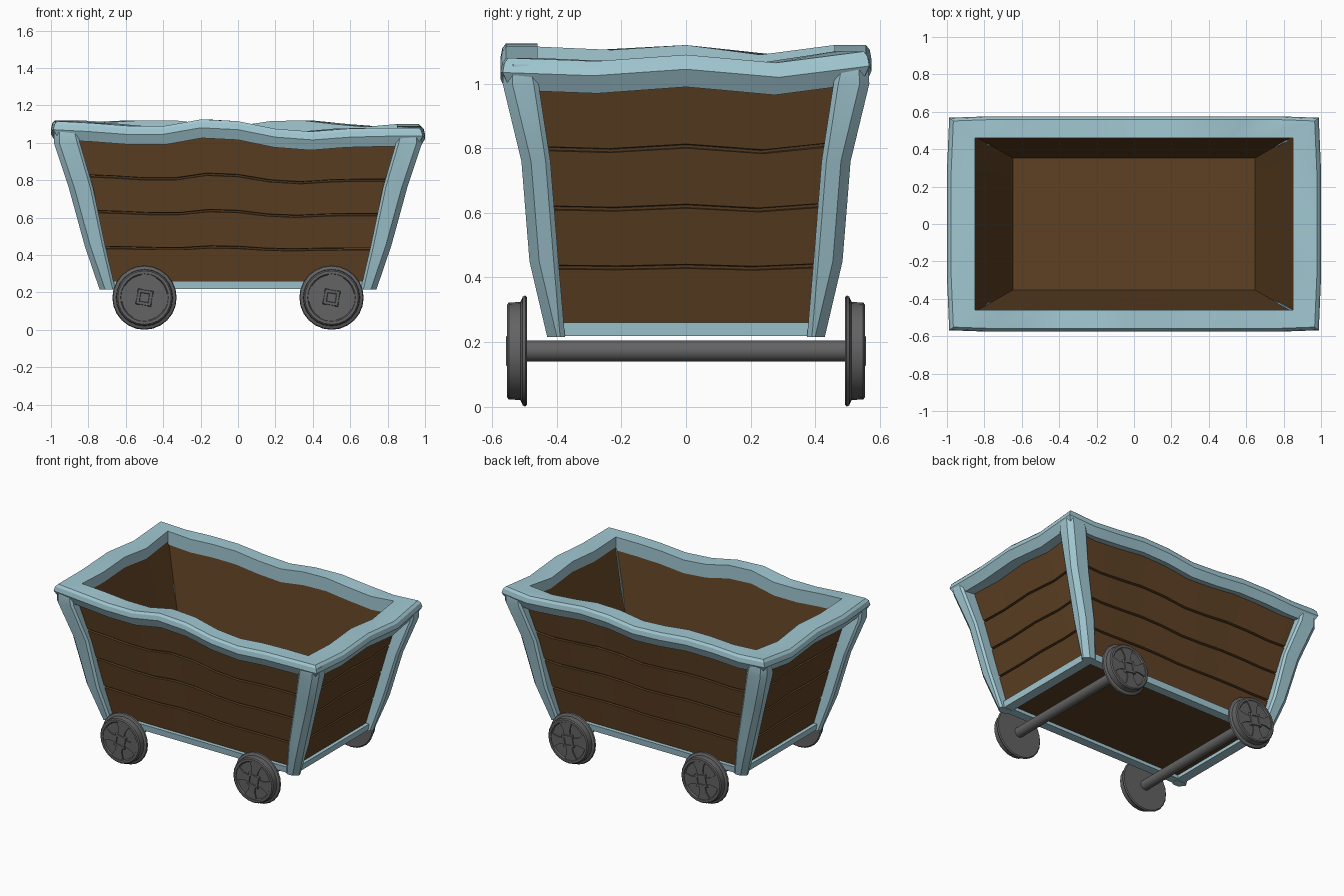
import bpy, bmesh, math
from mathutils import Vector

if "Cube" in bpy.data.objects:
    bpy.data.objects.remove(bpy.data.objects["Cube"])


def material(name, rgb):
    m = bpy.data.materials.new(name)
    m.diffuse_color = (*rgb, 1)
    m.use_nodes = True
    m.node_tree.nodes["Principled BSDF"].inputs["Base Color"].default_value = m.diffuse_color
    return m


BLUE = material("pale blue paint", (0.36, 0.58, 0.65))
WOOD = material("brown wood", (0.112, 0.053, 0.017))
GREY = material("dark grey metal", (0.125, 0.125, 0.125))


def loft(name, rings, mat, closed=False):
    """Skin a list of equal-length point rings; cap the ends unless closed."""
    bm = bmesh.new()
    vs = [[bm.verts.new(p) for p in r] for r in rings]
    n = len(rings[0])
    for i in range(len(vs) if closed else len(vs) - 1):
        a, b = vs[i], vs[(i + 1) % len(vs)]
        for j in range(n):
            k = (j + 1) % n
            bm.faces.new((a[j], a[k], b[k], b[j]))
    if not closed:
        bm.faces.new(vs[0])
        bm.faces.new(vs[-1])
    bmesh.ops.recalc_face_normals(bm, faces=bm.faces)
    me = bpy.data.meshes.new(name)
    bm.to_mesh(me)
    bm.free()
    me.materials.append(mat)
    ob = bpy.data.objects.new(name, me)
    bpy.context.collection.objects.link(ob)
    bpy.ops.object.select_all(action='DESELECT')
    ob.select_set(True)
    bpy.context.view_layer.objects.active = ob
    bpy.ops.object.shade_smooth_by_angle(angle=math.radians(25))
    return ob


# Uneven rim heights, anticlockwise from the front left corner
FRONT = [1.115, 1.105, 1.09, 1.09, 1.125, 1.115, 1.075, 1.06, 1.075, 1.08]
RIGHT = [1.08, 1.07, 1.09, 1.065]
BACK = [1.10, 1.085, 1.10, 1.12, 1.115, 1.09, 1.10, 1.12, 1.12, 1.11]
LEFT = [1.12, 1.09, 1.12, 1.105]
loop = []
for side, (ax, ay, dx, dy) in zip((FRONT, RIGHT, BACK, LEFT),
        ((-1, -1, 2, 0), (1, -1, 0, 2), (1, 1, -2, 0), (-1, 1, 0, -2))):
    for i, h in enumerate(side):
        f = i / len(side)
        loop.append((ax + dx * f, ay + dy * f, h))


def lerp(a, b, t):
    return a + (b - a) * t


# Wavy rim
def rim_ring(t, dz):
    out = []
    for u, v, h in loop:
        k = 0.988 if t < 0.5 and abs(u) == 1 and abs(v) == 1 else 1
        out.append((u * lerp(1.0, 0.85, t) * k, v * lerp(0.575, 0.46, t) * k, h + dz))
    return out


loft("rim", [rim_ring(*s) for s in
             ((0.22, -0.10), (0, -0.045), (0.05, -0.015), (0.15, 0), (1, 0), (1, -0.09))],
     BLUE, closed=True)

# Wooden tub: plank rows with grooves outside, plain walls inside
BASE = 0.24


def tub_ring(f, inset, floor=BASE):
    out = []
    for u, v, h in loop:
        out.append((u * (lerp(0.69, 0.90, f) - inset),
                    v * (lerp(0.395, 0.515, f) - inset),
                    floor + f * (h - 0.04 - floor)))
    return out


rows = [tub_ring(0, 0)]
for g in (0.24, 0.47, 0.70):
    rows += [tub_ring(g - 0.008, 0), tub_ring(g - 0.005, 0.014),
             tub_ring(g + 0.005, 0.014), tub_ring(g + 0.008, 0)]
rows += [tub_ring(1, 0), tub_ring(1, 0.042), tub_ring(0, 0.042, 0.26)]
loft("wooden_tub", rows, WOOD)

# Slightly bent corner posts: z, outer x, outer y, inner x, inner y
POST = [(0.215, 0.74, 0.43, 0.655, 0.375), (0.45, 0.82, 0.485, 0.71, 0.395),
        (0.76, 0.905, 0.51, 0.775, 0.42), (1.0, 0.985, 0.568, 0.845, 0.457),
        (1.06, 0.985, 0.565, 0.86, 0.47)]
c = 0.03
for sx, nx in ((-1, "left"), (1, "right")):
    for sy, ny in ((-1, "front"), (1, "back")):
        rings = []
        for z, X, Y, x, y in POST:
            sec = [(x, y), (X - 0.012, y), (X, y + 0.015), (X, Y - c), (X - c, Y),
                   (x + 0.015, Y), (x, Y - 0.012)]
            rings.append([(sx * a, sy * b, z) for a, b in sec])
        loft(f"{ny}_{nx}_post", rings, BLUE)


# Bottom rails
def rect(x, y, z):
    return [(-x, -y, z), (x, -y, z), (x, y, z), (-x, y, z)]


loft("bottom_rails", [rect(0.715, 0.42, 0.218), rect(0.72, 0.425, 0.26),
                      rect(0.65, 0.36, 0.258), rect(0.65, 0.36, 0.218)], BLUE, closed=True)

# Wheels and axles
AZ = 0.172


def lathe(name, profile, cx, sy, n=24):
    rings = [[(cx + r * math.cos(2 * math.pi * j / n), sy * y,
               AZ + r * math.sin(2 * math.pi * j / n)) for j in range(n)] for y, r in profile]
    return loft(name, rings, GREY)


WHEEL = [(0.492, 0.165), (0.498, 0.172), (0.506, 0.168), (0.513, 0.152),
         (0.549, 0.150), (0.555, 0.143), (0.555, 0.128), (0.545, 0.122)]
for cx, nx in ((-0.5, "left"), (0.5, "right")):
    lathe(f"{nx}_axle", [(-0.5, 0.033), (0.5, 0.033)], cx, 1, 16)
    for sy, ny in ((-1, "front"), (1, "back")):
        lathe(f"{ny}_{nx}_wheel", WHEEL, cx, sy)
        # flared spokes
        for k in range(4):
            a = math.radians(80 + 90 * k)
            d, s = Vector((math.cos(a), math.sin(a))), Vector((-math.sin(a), math.cos(a)))
            pts = [d * 0.02 - s * 0.02, d * 0.075 - s * 0.025, d * 0.13 - s * 0.05,
                   d * 0.13 + s * 0.05, d * 0.075 + s * 0.025, d * 0.02 + s * 0.02]
            loft(f"{ny}_{nx}_spoke_{k + 1}",
                 [[(cx + p.x, sy * y, AZ + p.y) for p in pts] for y in (0.54, 0.5525)], GREY)
        # square hub
        hub = []
        for y, r in ((0.54, 0.062), (0.558, 0.055), (0.558, 0.035), (0.553, 0.032)):
            hub.append([(cx + r * math.cos(math.radians(35 + 90 * j)), sy * y,
                         AZ + r * math.sin(math.radians(35 + 90 * j))) for j in range(4)])
        loft(f"{ny}_{nx}_hub", hub, GREY)
